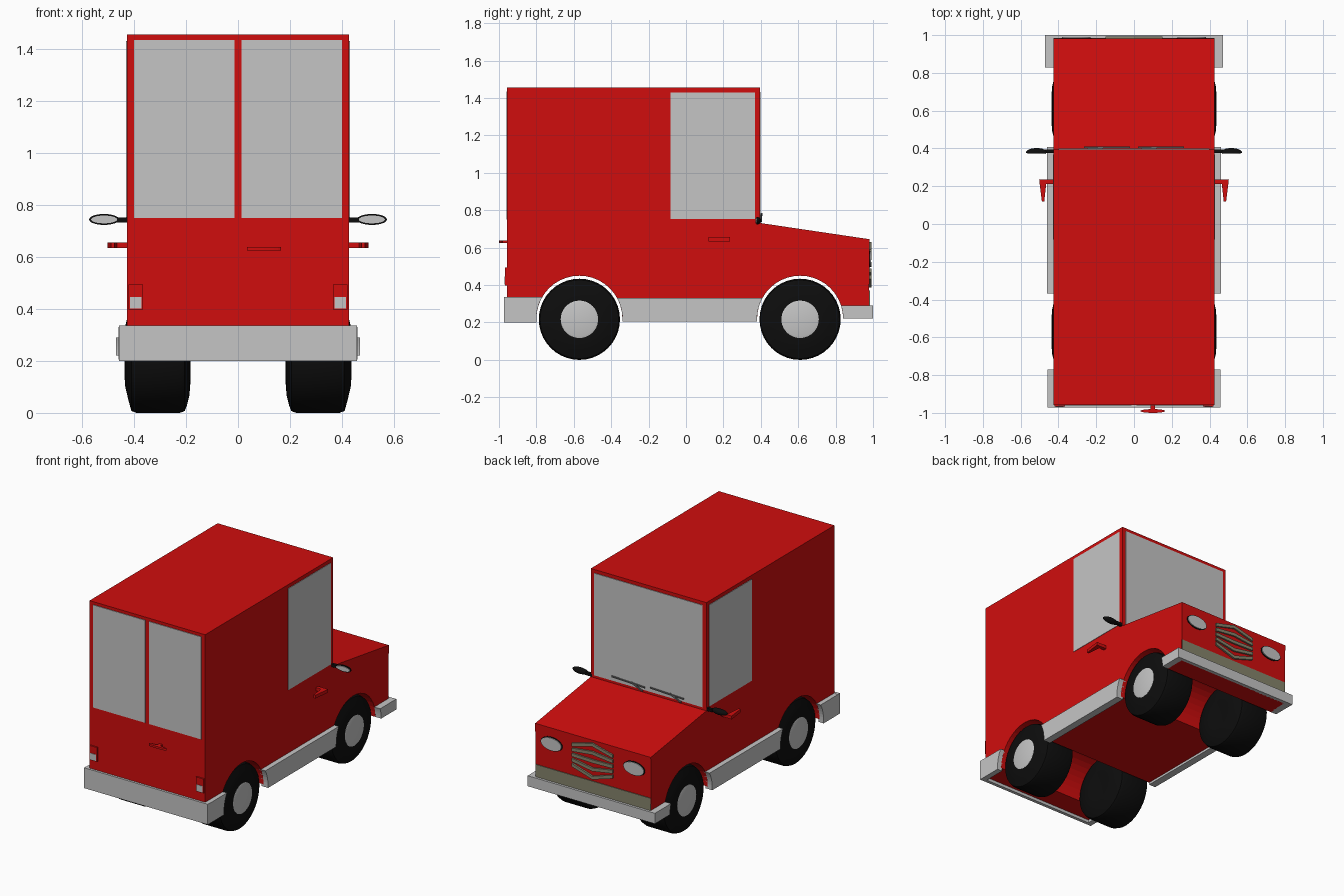
import bpy, bmesh, math
from mathutils import Vector

if "Cube" in bpy.data.objects:
    bpy.data.objects.remove(bpy.data.objects["Cube"])


def material(name, rgb):
    m = bpy.data.materials.new(name)
    m.diffuse_color = (*rgb, 1)
    m.use_nodes = True
    m.node_tree.nodes["Principled BSDF"].inputs["Base Color"].default_value = m.diffuse_color
    return m


RED = material("red_paint", (0.63, 0.004, 0.004))
GREY = material("light_grey", (0.56, 0.56, 0.56))
BLACK = material("black_rubber", (0.004, 0.004, 0.004))
OLIVE = material("olive_grille", (0.24, 0.23, 0.15))
DARK = material("wiper_grey", (0.15, 0.15, 0.15))

W = 0.427                       # body half width
REAR, FRONT = -0.57, 0.61       # axle positions
AXLE_Z, ARCH_R = 0.22, 0.23


def finish(name, bm, mat, smooth=False):
    bmesh.ops.recalc_face_normals(bm, faces=bm.faces)
    me = bpy.data.meshes.new(name)
    bm.to_mesh(me)
    bm.free()
    me.materials.append(mat)
    ob = bpy.data.objects.new(name, me)
    bpy.context.collection.objects.link(ob)
    if smooth:
        bpy.ops.object.select_all(action='DESELECT')
        ob.select_set(True)
        bpy.context.view_layer.objects.active = ob
        bpy.ops.object.shade_smooth_by_angle(angle=math.radians(35))
    return ob


def prism(name, pts, axis, a, b, mat, smooth=False):
    """Extrude a 2D outline along an axis from a to b."""
    def place(p, d):
        q = list(p)
        q.insert('xyz'.index(axis), d)
        return q
    bm = bmesh.new()
    face = bm.faces.new([bm.verts.new(place(p, a)) for p in pts])
    ext = bmesh.ops.extrude_face_region(bm, geom=[face])
    shift = Vector(place((0, 0), b - a))
    bmesh.ops.translate(bm, vec=shift,
                        verts=[v for v in ext['geom'] if isinstance(v, bmesh.types.BMVert)])
    return finish(name, bm, mat, smooth)


def box(name, x0, x1, y0, y1, z0, z1, mat):
    return prism(name, [(x0, y0), (x1, y0), (x1, y1), (x0, y1)], 'z', z0, z1, mat)


def arc(cy, a0, a1, n=20):
    return [(cy + ARCH_R * math.cos(a0 + (a1 - a0) * i / n),
             AXLE_Z + ARCH_R * math.sin(a0 + (a1 - a0) * i / n)) for i in range(n + 1)]


def ellipse(cx, cz, rx, rz, n=32):
    return [(cx + rx * math.cos(2 * math.pi * i / n),
             cz + rz * math.sin(2 * math.pi * i / n)) for i in range(n)]


def bar(name, p, q, h, y0, y1, mat):
    """Straight strip in the xz plane with height h."""
    prism(name, [(p[0], p[1] - h), (q[0], q[1] - h), (q[0], q[1] + h), (p[0], p[1] + h)],
          'y', y0, y1, mat)


# Body shell with wheel arches cut through the full width
outline = [(-0.957, AXLE_Z)] + arc(REAR, math.pi, 0) + arc(FRONT, math.pi, 0)
outline += [(0.978, AXLE_Z), (0.982, 0.645), (0.395, 0.732), (0.395, 1.455), (-0.957, 1.455)]
prism("body", outline, 'x', -W, W, RED)

# Windscreen and rear windows
box("windscreen", -0.40, 0.40, 0.393, 0.399, 0.75, 1.432, GREY)
for s, side in ((1, "right"), (-1, "left")):
    box("rear_window_" + side, s * 0.014, s * 0.40, -0.961, -0.954, 0.75, 1.435, GREY)
    box("side_window_" + side, s * 0.424, s * 0.43, -0.083, 0.368, 0.752, 1.43, GREY)

    # Sill and bumper ends follow the wheel arches
    k = math.asin(0.11 / ARCH_R)
    prism("sill_" + side, [(-0.34, 0.205)] + arc(REAR, 0, k, 6) + arc(FRONT, math.pi - k, math.pi, 6)
          + [(0.38, 0.205)], 'x', s * 0.41, s * 0.46, GREY)
    k = math.asin(0.07 / ARCH_R)
    prism("front_bumper_end_" + side, arc(FRONT, 0, k, 6) + [(0.998, 0.29), (0.998, 0.22)],
          'x', s * 0.42, s * 0.47, GREY)
    k = math.asin(0.115 / ARCH_R)
    prism("rear_bumper_end_" + side, [(-0.80, 0.20)] + arc(REAR, math.pi, math.pi - k, 6)
          + [(-0.97, 0.335), (-0.97, 0.20)], 'x', s * 0.42, s * 0.457, GREY)

    # Headlight with dark rim
    prism("headlight_rim_" + side, ellipse(s * 0.305, 0.54, 0.08, 0.046), 'y', 0.975, 0.985, BLACK)
    prism("headlight_" + side, ellipse(s * 0.305, 0.54, 0.075, 0.041), 'y', 0.975, 0.99, GREY)

    # Tail light
    box("tail_light_" + side, s * 0.365, s * 0.421, -0.967, -0.95, 0.398, 0.493, RED)
    box("reverse_light_" + side, s * 0.372, s * 0.415, -0.970, -0.96, 0.402, 0.445, GREY)

    # Wing mirror
    box("mirror_arm_" + side, s * 0.42, s * 0.47, 0.375, 0.395, 0.733, 0.751, BLACK)
    bm = bmesh.new()
    bmesh.ops.create_uvsphere(bm, u_segments=24, v_segments=12, radius=1)
    for v in bm.verts:
        v.co = (s * 0.515 + v.co.x * 0.058, 0.376 + max(v.co.y, 0) * 0.026, 0.744 + v.co.z * 0.021)
    finish("mirror_shell_" + side, bm, BLACK, True)
    prism("mirror_glass_" + side, ellipse(s * 0.515, 0.744, 0.05, 0.015), 'y', 0.371, 0.377, GREY)

    # Side door handle
    prism("door_handle_" + side, [(s * x, y) for x, y in (
        (0.42, 0.212), (0.465, 0.212), (0.475, 0.12), (0.488, 0.12), (0.502, 0.235), (0.42, 0.235))],
        'z', 0.634, 0.656, RED)

    # Wheels: lathed tyre with a flat hub disc
    for cy, end in ((REAR, "rear"), (FRONT, "front")):
        for part, prof, mat in (
                ("tyre", [(0, .195), (.10, .183), (.15, .187), (.19, .197), (.210, .205), (.217, .225),
                          (.217, .39), (.210, .41), (.17, .421), (.115, .434), (.10, .432), (0, .425)], BLACK),
                ("hub", [(0, .42), (.10, .42), (.10, .433), (.09, .436), (0, .436)], GREY)):
            bm = bmesh.new()
            vs = [bm.verts.new((s * x, cy, AXLE_Z - 0.003 + r)) for r, x in prof]
            es = [bm.edges.new(e) for e in zip(vs, vs[1:])]
            bmesh.ops.spin(bm, geom=vs + es, cent=(0, cy, AXLE_Z - 0.003), axis=(1, 0, 0),
                           angle=2 * math.pi, steps=40)
            bmesh.ops.remove_doubles(bm, verts=bm.verts, dist=1e-4)
            finish(f"{end}_{part}_{side}", bm, mat, True)

# Bumper bars
box("front_bumper", -0.47, 0.47, 0.97, 1.0, 0.22, 0.29, GREY)
box("rear_bumper", -0.457, 0.457, -0.972, -0.95, 0.20, 0.336, GREY)

# Lower mesh grille with raised slats
box("lower_grille", -0.425, 0.425, 0.97, 0.984, 0.29, 0.372, OLIVE)

# Fanned grille slats: peaked at the top, dipped at the bottom
for i in range(5):
    edge, mid = 0.58 - 0.034 * i, 0.618 - 0.055 * i
    h = 0.011
    prism(f"grille_slat_{i}", [(-0.15, edge - h), (0, mid - h), (0.15, edge - h),
                               (0.15, edge + h), (0, mid + h), (-0.15, edge + h)],
          'y', 0.975, 0.992, OLIVE)

# Wipers
for i, x in enumerate((0.02, -0.265)):
    bar(f"wiper_blade_{i}", (x, 0.772), (x + 0.245, 0.782), 0.004, 0.402, 0.410, DARK)
    bar(f"wiper_arm_{i}", (x + 0.02, 0.742), (x + 0.10, 0.778), 0.005, 0.397, 0.406, DARK)

# Rear door handle
box("rear_handle_stem", 0.088, 0.112, -0.99, -0.95, 0.624, 0.638, RED)
prism("rear_handle_grip", ellipse(0.1, -0.99, 0.066, 0.01, 20), 'z', 0.624, 0.638, RED)
